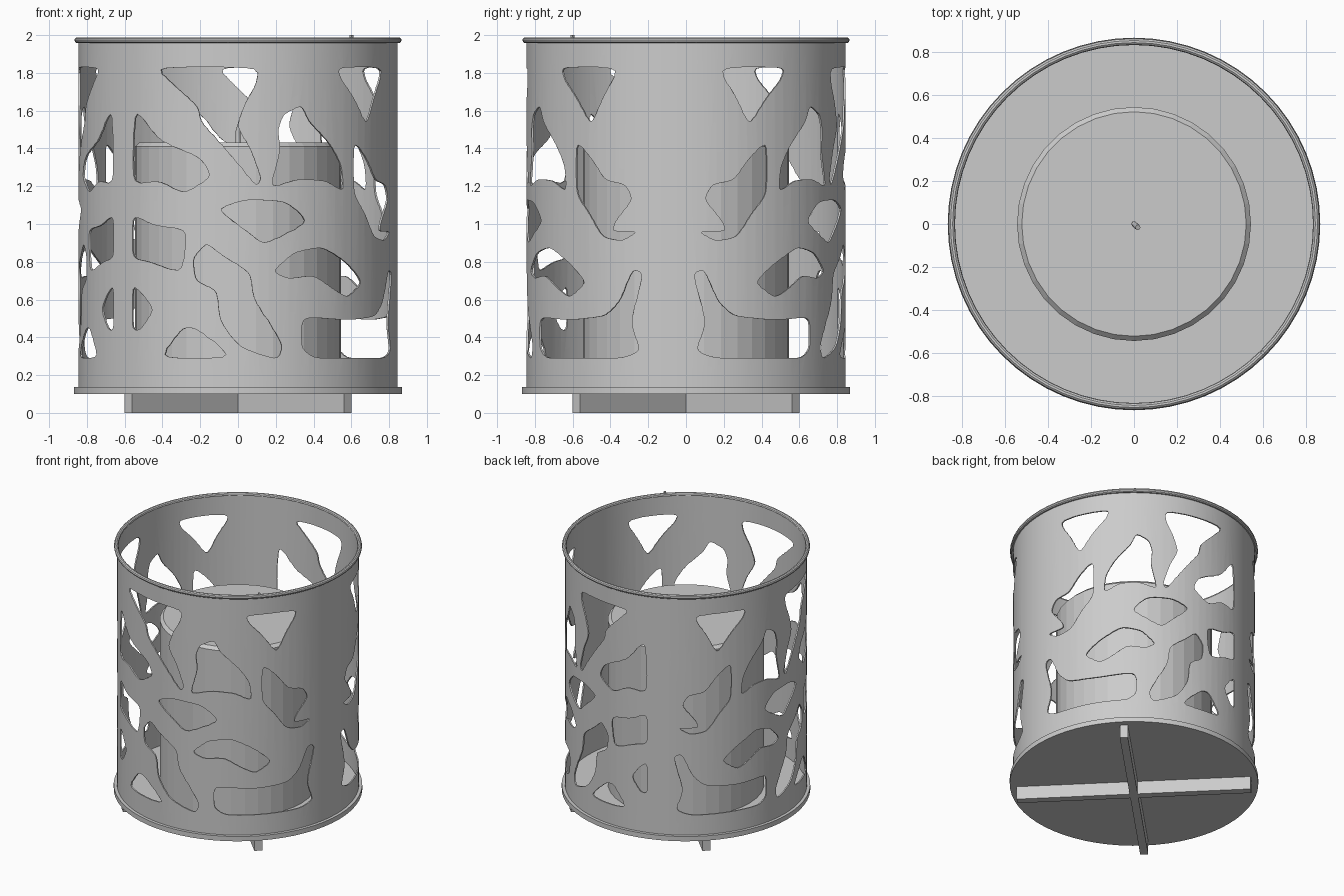
import bpy
import bmesh
import math
from mathutils import Matrix, Vector

start_cube = bpy.data.objects.get("Cube")
if start_cube:
    bpy.data.objects.remove(start_cube, do_unlink=True)

grey = bpy.data.materials.new("plain_grey")
grey.use_nodes = True
grey.diffuse_color = (0.6, 0.6, 0.6, 1)
grey.node_tree.nodes["Principled BSDF"].inputs["Base Color"].default_value = (0.6, 0.6, 0.6, 1)


def finish(name, bm):
    """Turn a bmesh into a named grey object."""
    bmesh.ops.recalc_face_normals(bm, faces=bm.faces)
    mesh = bpy.data.meshes.new(name)
    bm.to_mesh(mesh)
    bm.free()
    mesh.materials.append(grey)
    obj = bpy.data.objects.new(name, mesh)
    bpy.context.collection.objects.link(obj)
    return obj


def select_only(obj):
    bpy.ops.object.select_all(action='DESELECT')
    obj.select_set(True)
    bpy.context.view_layer.objects.active = obj


def smooth(obj):
    select_only(obj)
    bpy.ops.object.shade_smooth_by_angle(angle=math.radians(30))


def lathe(name, profile, segments, closed):
    """Revolve (radius, height) points around the z axis."""
    bm = bmesh.new()
    verts = [bm.verts.new((r, 0, z)) for r, z in profile]
    edges = [bm.edges.new(pair) for pair in zip(verts, verts[1:])]
    if closed:
        edges.append(bm.edges.new((verts[-1], verts[0])))
    bmesh.ops.spin(bm, geom=verts + edges, cent=(0, 0, 0), axis=(0, 0, 1),
                   angle=math.tau, steps=segments)
    bmesh.ops.remove_doubles(bm, verts=bm.verts, dist=0.0005)
    return finish(name, bm)


# Leaf-shaped openings of one panel: (degrees along the panel, height)
top_triangle = [(18, 1.83), (45, 1.83), (43, 1.76), (37, 1.67), (30, 1.52), (25, 1.67)]
curled_leaf = [(37, 1.44), (30, 1.35), (24, 1.23), (16, 1.21), (13, 1.13), (20, 1.01),
               (21, 0.96), (11, 0.96), (17, 0.91), (25, 0.93), (31, 1.06), (37, 1.16)]
middle_leaf = [(71, 0.75), (63, 0.85), (52, 0.88), (41, 0.80), (32, 0.69), (40, 0.61),
               (46, 0.65), (55, 0.73), (65, 0.71)]
bottom_leaf = [(9, 0.74), (13, 0.76), (18, 0.59), (24, 0.51), (40, 0.49), (60, 0.51),
               (60, 0.34), (55, 0.29), (36, 0.29), (17, 0.29), (10, 0.33), (14, 0.48)]
upper_leaf = [(67, 1.58), (60, 1.63), (57, 1.54), (48, 1.42), (43, 1.31), (42, 1.17),
              (50, 1.23), (61, 1.24), (72, 1.19), (68, 1.39), (69, 1.50)]
lens_leaf = [(91, 1.08), (81, 1.13), (66, 1.12), (57, 1.01), (74, 0.89), (80, 0.96)]
tall_leaf = [(100, 0.82), (95, 0.90), (89, 0.83), (79, 0.74), (78, 0.60), (67, 0.36),
             (69, 0.28), (83, 0.35), (90, 0.49), (91, 0.65), (99, 0.70)]
low_triangle = [(113, 0.29), (104, 0.45), (99, 0.45), (85, 0.29)]
square_leaf = [(125, 1.05), (115, 0.99), (102, 0.97), (104, 0.74), (117, 0.80), (125, 0.82)]
small_triangle = [(125, 0.44), (125, 0.69), (115, 0.55), (121, 0.44)]
edge_leaf = [(125, 1.21), (124, 1.62), (113, 1.44), (97, 1.35), (93, 1.25), (103, 1.16),
             (113, 1.23)]
long_leaf = [(115, 1.83), (106, 1.72), (98, 1.62), (97, 1.54), (87, 1.38), (77, 1.20),
             (75, 1.24), (79, 1.40), (84, 1.52), (81, 1.64), (77, 1.74), (76, 1.83)]
openings = [top_triangle, curled_leaf, middle_leaf, bottom_leaf, upper_leaf, lens_leaf,
            tall_leaf, low_triangle, square_leaf, small_triangle, edge_leaf, long_leaf]


def rounded(points, ratio):
    """Cut every corner of an outline once."""
    result = []
    for a, b in zip(points, points[1:] + points[:1]):
        a, b = Vector(a), Vector(b)
        result += [a.lerp(b, ratio), b.lerp(a, ratio)]
    return [tuple(p) for p in result]


def panel_angle(u, start, direction, stretch):
    """Angle around the shell of a place along a panel."""
    if u > 44:
        u = 44 + (u - 44) * stretch
    return math.radians(start + direction * u)


# Cutter: every opening as a wedge pushed through the wall, on three panels
bm = bmesh.new()
for start, direction, stretch in [(-6.5, -1, 1.0), (-6.5, 1, 0.85), (110, 1, 0.8)]:
    for outline in openings:
        outline = rounded(rounded(outline, 0.16), 0.25)
        rings = []
        for radius in (0.7, 1.1):
            ring = []
            for u, z in outline:
                a = panel_angle(u, start, direction, stretch)
                ring.append(bm.verts.new((radius * math.cos(a), radius * math.sin(a), z)))
            rings.append(ring)
        inner, outer = rings
        bm.faces.new(inner)
        bm.faces.new(outer)
        for i in range(len(inner)):
            bm.faces.new((inner[i - 1], inner[i], outer[i], outer[i - 1]))
cutter = finish("opening_cutter", bm)
cutter.hide_render = True

# Pierced shell
shell = lathe("pierced_shell", [(0.845, 0.12), (0.845, 1.97), (0.835, 1.97), (0.835, 0.12)],
              96, True)
cut = shell.modifiers.new("openings", 'BOOLEAN')
cut.operation = 'DIFFERENCE'
cut.solver = 'EXACT'
cut.object = cutter
select_only(shell)
bpy.ops.object.modifier_apply(modifier=cut.name)
bpy.data.objects.remove(cutter, do_unlink=True)
smooth(shell)

# Rolled rim around the top
rim_profile = [(0.85 + 0.016 * math.cos(k * math.tau / 10), 1.973 + 0.016 * math.sin(k * math.tau / 10))
               for k in range(10)]
smooth(lathe("top_rim", rim_profile, 64, True))

# Base plate and candle
smooth(lathe("base_plate", [(0, 0.1), (0.868, 0.1), (0.868, 0.137), (0, 0.137)], 64, False))
lathe("candle", [(0, 0.137), (0.545, 0.137), (0.545, 1.41), (0.523, 1.432), (0, 1.432)], 36, False)

# Bent wick
path = bpy.data.curves.new("wick", 'CURVE')
path.dimensions = '3D'
path.bevel_depth = 0.013
path.bevel_resolution = 1
path.use_fill_caps = True
spline = path.splines.new('POLY')
spline.points.add(2)
for point, place in zip(spline.points, [(0, 0, 1.42), (0, 0, 1.49), (0.018, -0.016, 1.55)]):
    point.co = (*place, 1)
path.materials.append(grey)
wick = bpy.data.objects.new("wick", path)
bpy.context.collection.objects.link(wick)


def box(name, size, place, turn):
    bm = bmesh.new()
    bmesh.ops.create_cube(bm, size=1, matrix=Matrix.Translation(place)
                          @ Matrix.Rotation(math.radians(turn), 4, 'Z')
                          @ Matrix.Diagonal((*size, 1)))
    return finish(name, bm)


# Crossed feet and the small weld bead on the rim
box("foot_bar_a", (1.64, 0.056, 0.1), (0, 0, 0.05), 45)
box("foot_bar_b", (1.64, 0.056, 0.1), (0, 0, 0.05), -45)
box("rim_bead", (0.015, 0.015, 0.02), (0.6, -0.6, 1.99), 45)
